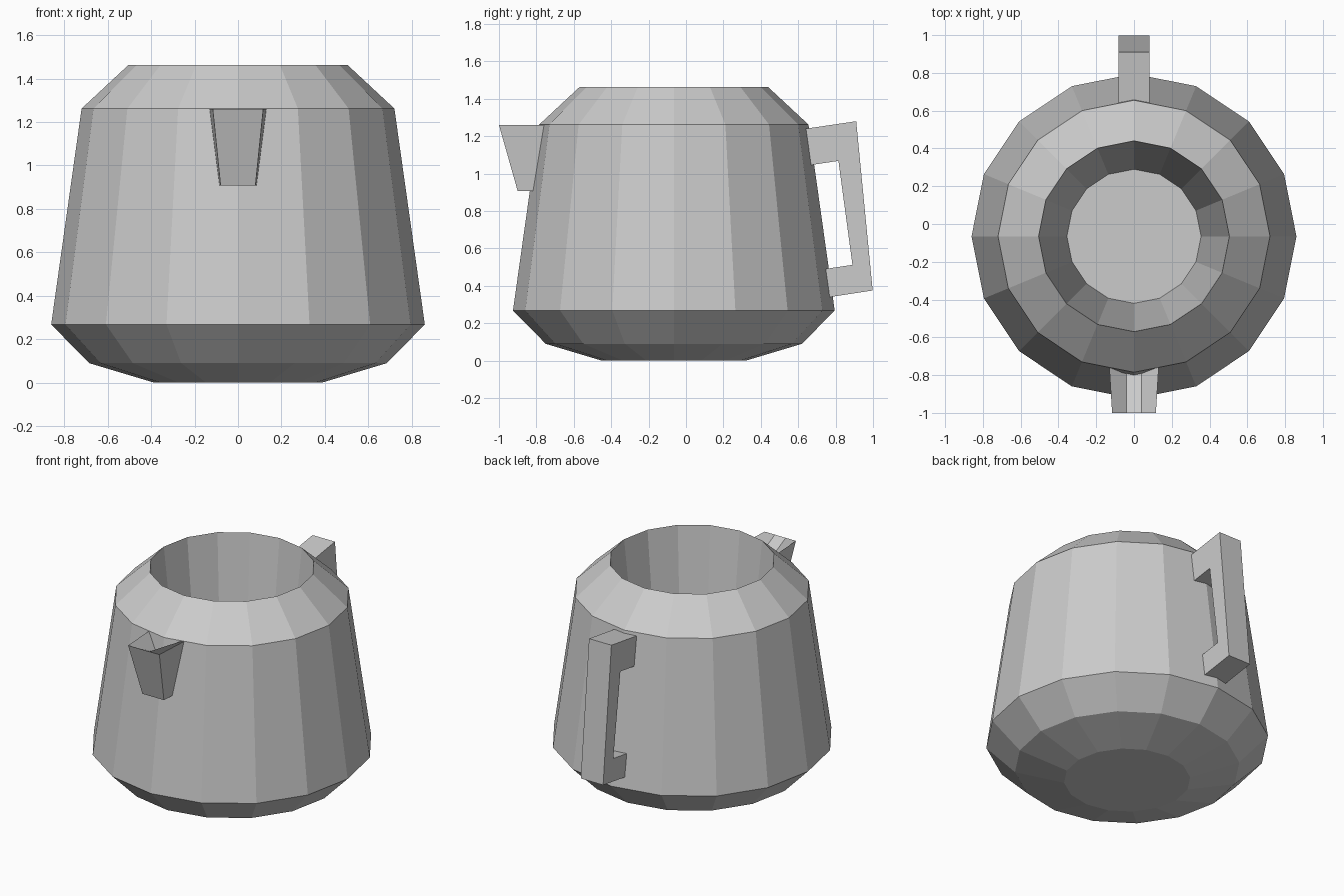
import bpy, bmesh
from math import sin, cos, tau

if "Cube" in bpy.data.objects:
    bpy.data.objects.remove(bpy.data.objects["Cube"])

SIDES = 16
CENTRE_Y = -0.065


def loft(name, rings):
    """Bridge equal-length closed rings of points and cap both ends."""
    bm = bmesh.new()
    loops = [[bm.verts.new(p) for p in ring] for ring in rings]
    for a, b in zip(loops, loops[1:]):
        n = len(a)
        for i in range(n):
            j = (i + 1) % n
            bm.faces.new((a[i], a[j], b[j], b[i]))
    bm.faces.new(loops[0][::-1])
    bm.faces.new(loops[-1])
    bmesh.ops.recalc_face_normals(bm, faces=bm.faces[:])
    mesh = bpy.data.meshes.new(name)
    bm.to_mesh(mesh)
    bm.free()
    obj = bpy.data.objects.new(name, mesh)
    bpy.context.collection.objects.link(obj)
    return obj


def circle(r, z):
    return [(r * cos(tau * i / SIDES), CENTRE_Y + r * sin(tau * i / SIDES), z)
            for i in range(SIDES)]


# Pot body: up the outside, over the sharp rim, down the tapered inside
body_profile = [(0.385, 0.0), (0.685, 0.09), (0.86, 0.268), (0.72, 1.262),
                (0.505, 1.462), (0.355, 0.10)]
loft("pot_body", [circle(r, z) for r, z in body_profile])

# Handle: bracket outline in the side plane, given thickness in x
handle_outline = [(0.60, 1.234), (0.91, 1.28), (0.998, 0.375), (0.73, 0.334),
                  (0.71, 0.485), (0.89, 0.512), (0.815, 1.068), (0.63, 1.04)]
loft("handle", [[(x, y, z) for y, z in handle_outline] for x in (-0.083, 0.083)])


# Spout: tapered wedge whose pouring channel deepens toward the body
def spout_section(top_w, top_y, floor_y, floor_z, low_w, low_y):
    half = [(top_w, top_y, 1.26), (low_w, low_y, 0.907)]
    right = [(0.04, floor_y, floor_z)] + half
    return right + [(-x, y, z) for x, y, z in reversed(right)]


loft("spout", [spout_section(0.116, -1.0, -1.0, 1.26, 0.08, -0.9),
               spout_section(0.134, -0.70, -0.72, 1.12, 0.087, -0.78)])
